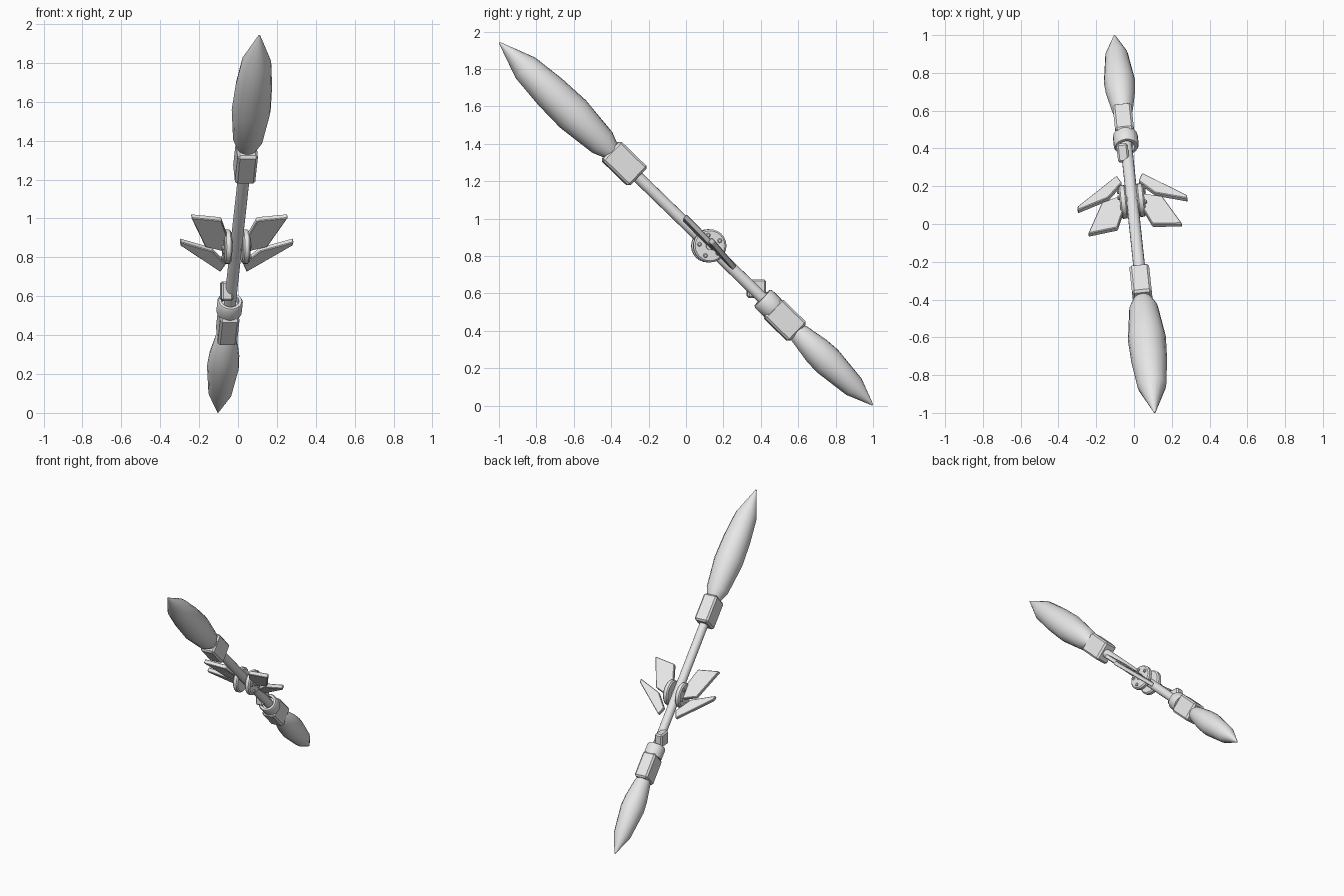
import bpy, bmesh
from math import pi, cos, sin, radians
from mathutils import Matrix, Vector

cube = bpy.data.objects.get("Cube")
if cube:
    bpy.data.objects.remove(cube, do_unlink=True)

grey = bpy.data.materials.new("light_grey")
grey.use_nodes = True
grey.diffuse_color = (0.8, 0.8, 0.8, 1)
grey.node_tree.nodes["Principled BSDF"].inputs["Base Color"].default_value = (0.8, 0.8, 0.8, 1)

# Frame along the shaft: local z runs from the lower tip to the upper tip
low, high = Vector((-0.103, 0.998, 0.004)), Vector((0.11, -0.998, 1.942))
LENGTH = (high - low).length
az = (high - low).normalized()
ax = Vector((-az.y, az.x, 0)).normalized()
ay = az.cross(ax)
FRAME = Matrix((ax, ay, az)).transposed().to_4x4()
FRAME.translation = low


def finish(name, bm, place=None, bevel=0.0):
    bmesh.ops.recalc_face_normals(bm, faces=bm.faces)
    mesh = bpy.data.meshes.new(name)
    bm.to_mesh(mesh)
    bm.free()
    mesh.materials.append(grey)
    obj = bpy.data.objects.new(name, mesh)
    bpy.context.collection.objects.link(obj)
    obj.matrix_world = FRAME @ place if place else FRAME
    if bevel:
        mod = obj.modifiers.new("bevel", "BEVEL")
        mod.width = bevel
        mod.segments = 1
    else:
        bpy.ops.object.select_all(action="DESELECT")
        obj.select_set(True)
        bpy.context.view_layer.objects.active = obj
        bpy.ops.object.shade_smooth_by_angle(angle=radians(40))
    return obj


def lathe(name, profile, sides=16, place=None):
    """Turn (radius, height) points round the local z axis."""
    bm = bmesh.new()
    rings = [[bm.verts.new((r * cos(2 * pi * i / sides), r * sin(2 * pi * i / sides), h))
              for i in range(sides)] for r, h in profile]
    for a, b in zip(rings, rings[1:]):
        for i in range(sides):
            j = (i + 1) % sides
            bm.faces.new((a[i], a[j], b[j], b[i]))
    bm.faces.new(rings[0])
    bm.faces.new(rings[-1])
    return finish(name, bm, place)


def box(name, size, place, bevel):
    bm = bmesh.new()
    bmesh.ops.create_cube(bm, size=1)
    bmesh.ops.scale(bm, vec=size, verts=bm.verts)
    return finish(name, bm, place, bevel)


def plate(name, outline, side, thickness=0.03, centre=0.006):
    """Flat panel in the local xz plane, mirrored by side."""
    bm = bmesh.new()
    face = bm.faces.new([bm.verts.new((side * x, centre - thickness / 2, z)) for x, z in outline])
    new = bmesh.ops.extrude_face_region(bm, geom=[face])["geom"]
    bmesh.ops.translate(bm, vec=(0, thickness, 0),
                        verts=[v for v in new if isinstance(v, bmesh.types.BMVert)])
    return finish(name, bm, None, 0.004)


# Pointed ends
lathe("lower_point", [(0.004, 0), (0.06, 0.14), (0.083, 0.34), (0.078, 0.42),
                      (0.056, 0.55), (0.035, 0.59)])
lathe("upper_point", [(r, LENGTH - d) for r, d in
                      [(0.004, 0), (0.076, 0.195), (0.095, 0.38), (0.101, 0.55),
                       (0.077, 0.77), (0.04, 0.86)]])

# Shaft, sockets and collar
lathe("shaft", [(0.031, 0.7), (0.031, 1.8)])
box("lower_socket", (0.1, 0.14, 0.19), Matrix.Translation((0, -0.002, 0.655)), 0.012)
box("upper_socket", (0.105, 0.144, 0.205), Matrix.Translation((0, 0, LENGTH - 0.932)), 0.012)
lathe("collar", [(0.064, 0.74), (0.066, 0.75), (0.066, 0.815), (0.06, 0.825),
                 (0.045, 0.825), (0.045, 0.79), (0.03, 0.79)], 20)

# Small catch beside the shaft, tilted back level
box("catch", (0.06, 0.1, 0.1),
    Matrix.Translation((-0.022, 0.015, 0.88)) @ Matrix.Rotation(radians(-46), 4, "X"), 0.01)

# Hub discs with rivets, and two wings on each side
HUB = 1.225
fore_wing = [(0.045, 1.19), (0.16, 1.23), (0.25, 1.447), (0.093, 1.425), (0.045, 1.28)]
rear_wing = [(0.045, 1.1), (0.125, 1.2), (0.293, 1.268), (0.29, 1.24), (0.068, 1.045)]
for side, label in ((1, "left"), (-1, "right")):
    turn = Matrix.Translation((0, 0, HUB)) @ Matrix.Rotation(side * pi / 2, 4, "Y")
    lathe(f"{label}_hub_disc", [(0.08, 0.028), (0.089, 0.036), (0.089, 0.058), (0.08, 0.066)], 24, turn)
    lathe(f"{label}_hub_axle", [(0.022, 0), (0.022, 0.075)], 12, turn)
    for i in range(5):
        a = 2 * pi * i / 5
        spot = turn @ Matrix.Translation((0.058 * cos(a), 0.058 * sin(a), 0))
        lathe(f"{label}_rivet_{i + 1}", [(0.012, 0.06), (0.012, 0.072), (0.007, 0.076)], 8, spot)
    plate(f"{label}_fore_wing", fore_wing, side)
    plate(f"{label}_rear_wing", rear_wing, side)
